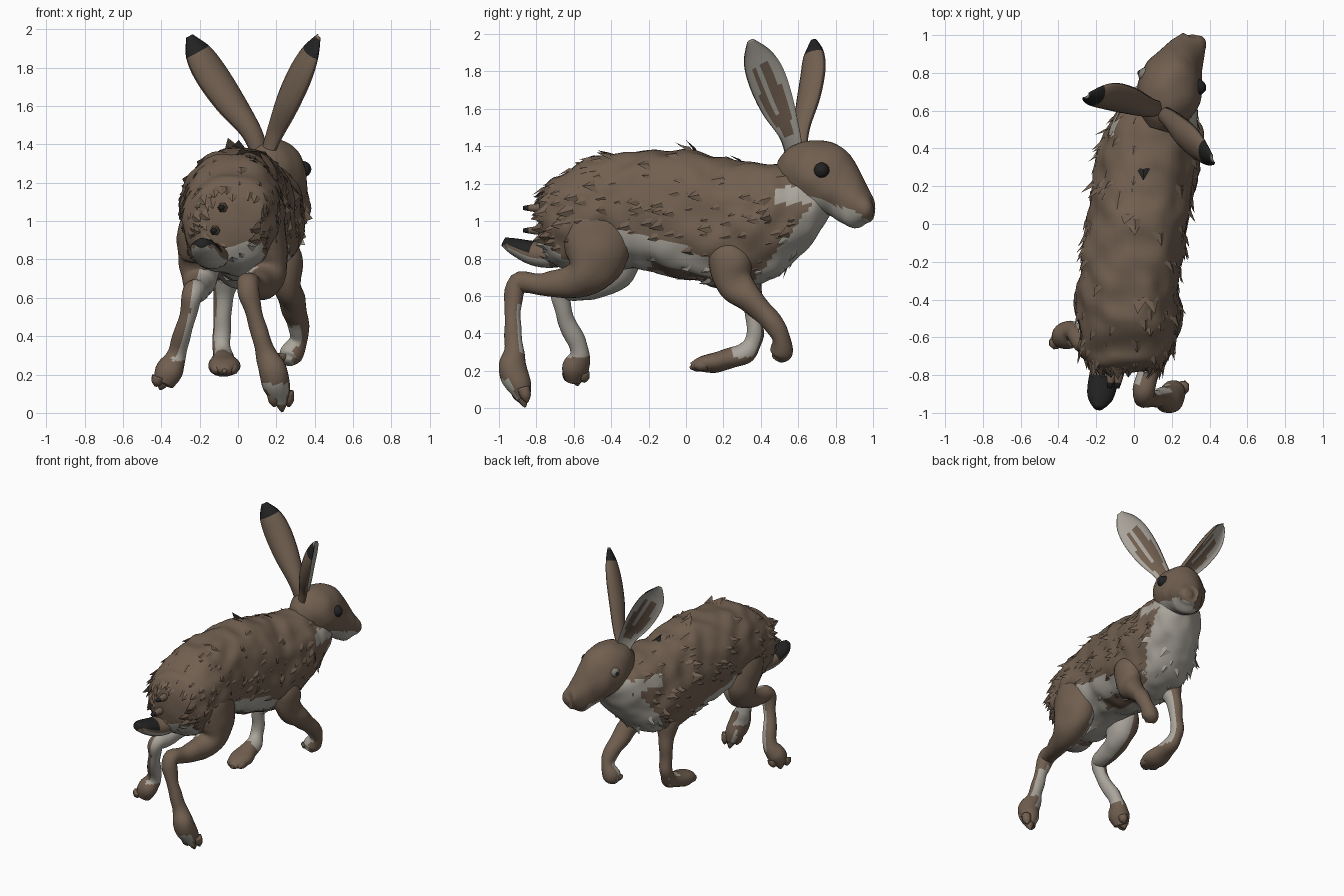
import bpy, math, random
from mathutils import Vector, noise

if "Cube" in bpy.data.objects:
    bpy.data.objects.remove(bpy.data.objects["Cube"])

random.seed(4)


def material(name, rgb):
    m = bpy.data.materials.new(name)
    m.diffuse_color = (*rgb, 1)
    m.use_nodes = True
    m.node_tree.nodes["Principled BSDF"].inputs["Base Color"].default_value = m.diffuse_color
    return m


# colour slots: 0 brown, 1 pale, 2 black, 3 grey
MATS = [material("brown_fur", (0.165, 0.115, 0.08)),
        material("pale_fur", (0.40, 0.375, 0.33)),
        material("black_fur", (0.016, 0.016, 0.016)),
        material("dull_grey", (0.22, 0.20, 0.17))]
BROWN, PALE, BLACK, GREY = range(4)


def make(name, verts, faces, smooth=True):
    me = bpy.data.meshes.new(name)
    me.from_pydata([tuple(v) for v in verts], [], faces)
    for m in MATS:
        me.materials.append(m)
    for p in me.polygons:
        p.use_smooth = smooth
    ob = bpy.data.objects.new(name, me)
    bpy.context.collection.objects.link(ob)
    return ob


def spline(stations, steps):
    """Smooth interpolation through rows of numbers."""
    out, n = [], len(stations)
    for i in range(n - 1):
        a, b, c, d = (stations[max(0, min(n - 1, i + k))] for k in (-1, 0, 1, 2))
        for s in range(steps):
            t = s / steps
            out.append([0.5 * (2*q + (r-p)*t + (2*p-5*q+4*r-w)*t*t + (3*q-p-3*r+w)*t**3)
                        for p, q, r, w in zip(a, b, c, d)])
    return out + [list(stations[-1])]


def loft(name, stations, rule=None, sides=16, steps=4, up=(0, 0, 1), upright=False,
         cup=1.0, bump=0.0, box=1.0):
    """Stations are x, y, z, half width, half height; rule(centre, normal, t, k) -> colour."""
    rows = spline([s if len(s) == 5 else (*s, s[3]) for s in stations], steps)
    pts = [Vector(r[:3]) for r in rows]
    n, verts, faces = len(rows), [], []
    for i, r in enumerate(rows):
        tan = pts[min(i + 1, n - 1)] - pts[max(i - 1, 0)]
        if upright:
            tan.z = 0
        tan.normalize()
        side = tan.cross(Vector(up)).normalized()
        top = side.cross(tan)
        for k in range(sides):
            a = 2 * math.pi * k / sides
            w, h = math.cos(a), math.sin(a)
            w = math.copysign(abs(w) ** box, w)
            if h > 0:
                h *= cup
            d = side * w * max(r[3], 0.004) + top * h * max(r[4], 0.004)
            v = pts[i] + d
            verts.append(v + d.normalized() * bump * noise.noise(v * 9))
    for i in range(n - 1):
        for k in range(sides):
            j = (k + 1) % sides
            faces.append((i*sides + k, (i+1)*sides + k, (i+1)*sides + j, i*sides + j))
    faces += [tuple(range(sides)), tuple(range((n-1)*sides, n*sides))[::-1]]
    ob = make(name, verts, faces)
    if rule:
        for p in ob.data.polygons:
            p.material_index = rule(p.center, p.normal, min(1, p.index // sides / (n-1)),
                                    p.index % sides)
    return ob


# --- torso ---
def torso_rule(c, n, t, k):
    wob = 0.04 * noise.noise(c * 7)
    if c.y > .48 and 1.09 < c.z + wob * .4 < 1.18:
        return PALE
    if c.y > 0.3 and c.z + wob < 1.1 and c.y > 0.38 + (c.z - 0.7) * 0.75:
        return PALE
    if -0.4 < c.y < 0.18 and c.z + wob < 0.85 - c.y * 0.25:
        return BROWN if n.z < -.8 and c.y > -.2 and c.x > .06 else PALE
    if c.y < -0.55 and c.z < 0.87 + wob and abs(c.x + .05) < .18:
        return PALE
    return PALE if n.z < -0.8 else BROWN


torso = loft("torso", [
    (-.04, -.785, 1.02, .05, .07), (-.04, -.76, 1.01, .18, .16), (-.04, -.68, 1.00, .24, .25),
    (-.035, -.5, 1.03, .265, .31), (-.02, -.25, 1.065, .265, .315), (.02, 0, 1.03, .265, .345),
    (.05, .2, .99, .265, .345), (.09, .4, .985, .26, .315), (.13, .55, 1.03, .22, .265),
    (.17, .68, 1.09, .165, .19), (.19, .78, 1.12, .08, .08)],
    torso_rule, sides=56, steps=9, upright=True, bump=.025, box=.85)


# --- head ---
def head_rule(c, n, t, k):
    if n.z < -0.75 or (c.z < 1.18 - (c.y - .5) * .32 and c.y < .94):
        return PALE
    return BROWN


loft("head", [
    (.13, .50, 1.25, .06, .08), (.15, .57, 1.245, .13, .16), (.18, .68, 1.24, .17, .19),
    (.21, .78, 1.22, .16, .195), (.24, .85, 1.18, .13, .195), (.27, .90, 1.125, .108, .165),
    (.305, .95, 1.085, .083, .10), (.325, .98, 1.065, .065, .065), (.33, 1.0, 1.06, .02, .02)],
    head_rule, sides=44, steps=8, upright=True, bump=.01)


# --- ears: cupped blades, inner side facing a given way ---
def ear(name, path, inward, tip_end):
    def rule(c, n, t, k):
        if k < 12:
            inner = (4 <= k < 8 and .15 < t < .7) or (3 <= k < 9 and .25 < t < .5)
            return BROWN if inner and not (k == 6 and t > .3) else PALE
        return BLACK if .78 < t < tip_end else BROWN
    loft(name, path, rule, sides=24, steps=6, up=inward, cup=-.4)


ear("left_ear", [(.11, .62, 1.36, .05, .05), (.06, .63, 1.47, .06, .065),
                 (-.05, .67, 1.62, .088, .08), (-.15, .695, 1.77, .095, .08),
                 (-.215, .695, 1.88, .075, .065), (-.255, .685, 1.965, .02, .02)], (-.45, .85, -.3), 2)
ear("right_ear", [(.17, .58, 1.36, .05, .05), (.22, .555, 1.47, .06, .07),
                  (.285, .49, 1.62, .095, .085), (.35, .43, 1.77, .105, .08),
                  (.395, .38, 1.88, .08, .055), (.425, .345, 1.965, .02, .015)], (.9, .4, -.2), .95)


# --- eyes ---
def ball(name, pos, scale, color):
    x, y, z = pos
    r, h = scale, scale * .95
    loft(name, [(x-r, y+r*.3, z, .003), (x-r*.7, y+r*.2, z, h*.7), (x, y, z, h),
                (x+r*.7, y-r*.2, z, h*.7), (x+r, y-r*.3, z, .003)], lambda *a: color, sides=14)


ball("right_eye", (.335, .725, 1.27), .046, BLACK)
ball("left_eye", (.065, .79, 1.27), .042, GREY)
ball("left_pupil", (.04, .798, 1.27), .021, BLACK)


# --- tail: black above, pale below ---
def tail_rule(c, n, t, k):
    if t > .45 and (n.z > .1 or t > .9):
        return BLACK
    return PALE if n.z < -.3 and t > .2 else BROWN


loft("tail", [(-.1, -.6, .84, .07), (-.13, -.72, .82, .085, .07), (-.16, -.82, .83, .08, .065),
              (-.18, -.92, .865, .068, .045), (-.19, -.975, .89, .025)], tail_rule, sides=20)


# --- legs: stations give width across x, then width fore and aft ---
def leg(name, stations, rule, bump=.012):
    loft(name, [(*s[:3], s[-1], s[3]) for s in stations], rule, sides=24, steps=6,
         up=(1, 0, 0), bump=bump)


leg("right_hind_leg", [
    (.08, -.46, 1.10, .05, .06), (.12, -.48, .98, .12, .18), (.135, -.49, .81, .12, .175),
    (.135, -.57, .69, .10, .105),
    (.09, -.75, .665, .06), (.05, -.90, .665, .057), (.085, -.925, .52, .046),
    (.14, -.92, .33, .048), (.18, -.93, .22, .075), (.21, -.90, .13, .07), (.225, -.87, .05, .04)],
    lambda c, n, t, k: PALE if (n.x < -.45 and c.y > -.85)
    or (n.x < -.1 and n.y > .1 and .2 < c.z < .6) or (n.y < -.5 and c.z < .15)
    or (n.y > .55 and .3 < c.z < .55) else BROWN)
leg("left_hind_leg", [
    (-.13, -.46, 1.08, .05, .06), (-.18, -.45, .96, .13, .17), (-.195, -.38, .80, .115, .15),
    (-.20, -.43, .68, .085, .085), (-.22, -.58, .64, .06), (-.24, -.67, .62, .055),
    (-.27, -.64, .48, .045), (-.32, -.57, .31, .05), (-.36, -.59, .22, .075),
    (-.39, -.60, .15, .05)],
    lambda c, n, t, k: PALE if n.x > 0 and .27 < c.z < .9 else BROWN)
leg("left_front_leg", [
    (-.02, .27, .92, .05), (-.04, .30, .80, .10), (-.07, .34, .65, .065), (-.08, .36, .50, .043),
    (-.085, .365, .37, .045), (-.08, .31, .29, .055), (-.075, .19, .255, .078, .055),
    (-.07, .09, .235, .075, .045), (-.07, .03, .22, .03, .02)],
    lambda c, n, t, k: PALE if n.x > -.75 and c.z > .27 and c.y > .25 and n.y < .65 else BROWN)
leg("right_front_leg", [
    (.20, .26, .92, .05, .06), (.235, .24, .81, .10, .12), (.255, .26, .68, .075, .10),
    (.285, .35, .57, .065), (.315, .46, .46, .058), (.315, .51, .38, .048),
    (.275, .51, .30, .06), (.26, .49, .26, .035)],
    lambda c, n, t, k: PALE if n.x * -.5 - n.y * .85 > .3 and n.x < .2 and c.z < .45 else BROWN)


# --- toes: three short tapered fingers per paw ---
def toes(name, base, direction, spread, r):
    b, d, s = Vector(base), Vector(direction), Vector(spread)
    for i in (-1, 0, 1):
        p = b + s * i
        q = p + d * (1 if i == 0 else .75)
        loft(f"{name}_toe_{i + 2}", [(*p, r), (*p.lerp(q, .6), r * .85), (*q, .006)],
             lambda *a: BROWN, up=(.3, .9, .2), sides=8, steps=3)


toes("right_hind", (.22, -.89, .11), (.01, .03, -.105), (.038, .02, 0), .035)
toes("left_hind", (-.385, -.59, .19), (-.02, .01, -.07), (.03, .04, 0), .035)
toes("left_front", (-.07, .11, .235), (0, -.09, -.02), (.042, 0, 0), .034)
toes("right_front", (.265, .50, .31), (0, .01, -.055), (.03, .015, 0), .03)

# --- swept-back fur tufts over the torso ---
tv, tf, tc = [], [], []
polys = [p for p in torso.data.polygons if -.77 < p.center.y < .62 and len(p.vertices) == 4]
for p in random.sample(polys, 420):
    c, n = p.center, p.normal
    ridge = n.z > .85 and -.1 < c.y < .42
    pale = p.material_index == PALE
    if (n.z > .55 and not ridge or pale) and random.random() < .75:
        continue
    back = Vector((0, -1, -.25))
    back = (back - n * n.dot(back)).normalized()
    across = n.cross(back).normalized()
    size = random.uniform(.035, .07)
    o = c - n * .012
    i = len(tv)
    tv += [o + across * size * .75, o - across * size * .75, o + n * size * .35 + back * size * .3,
           o + back * size * 1.3 + n * size * random.uniform(.25, .75)]
    tf += [(i, i+2, i+3), (i+2, i+1, i+3), (i+1, i, i+3)]
    dark = ridge and c.y > .1 and abs(c.x - .08) < .05
    tc += [BLACK if dark else p.material_index] * 3
tufts = make("fur_tufts", tv, tf, smooth=False)
tufts.data.polygons.foreach_set("material_index", tc)

# --- dark tufts on the rump above the tail ---
for i, (x, z) in enumerate([(-.08, 1.07), (-.12, .95)]):
    loft(f"rump_tuft_{i + 1}", [(x, -.72, z, .03), (x, -.8, z, .026), (x - .01, -.87, z, .012)],
         lambda c, n, t, k: BLACK if t > .5 else BROWN, sides=6, steps=2)
